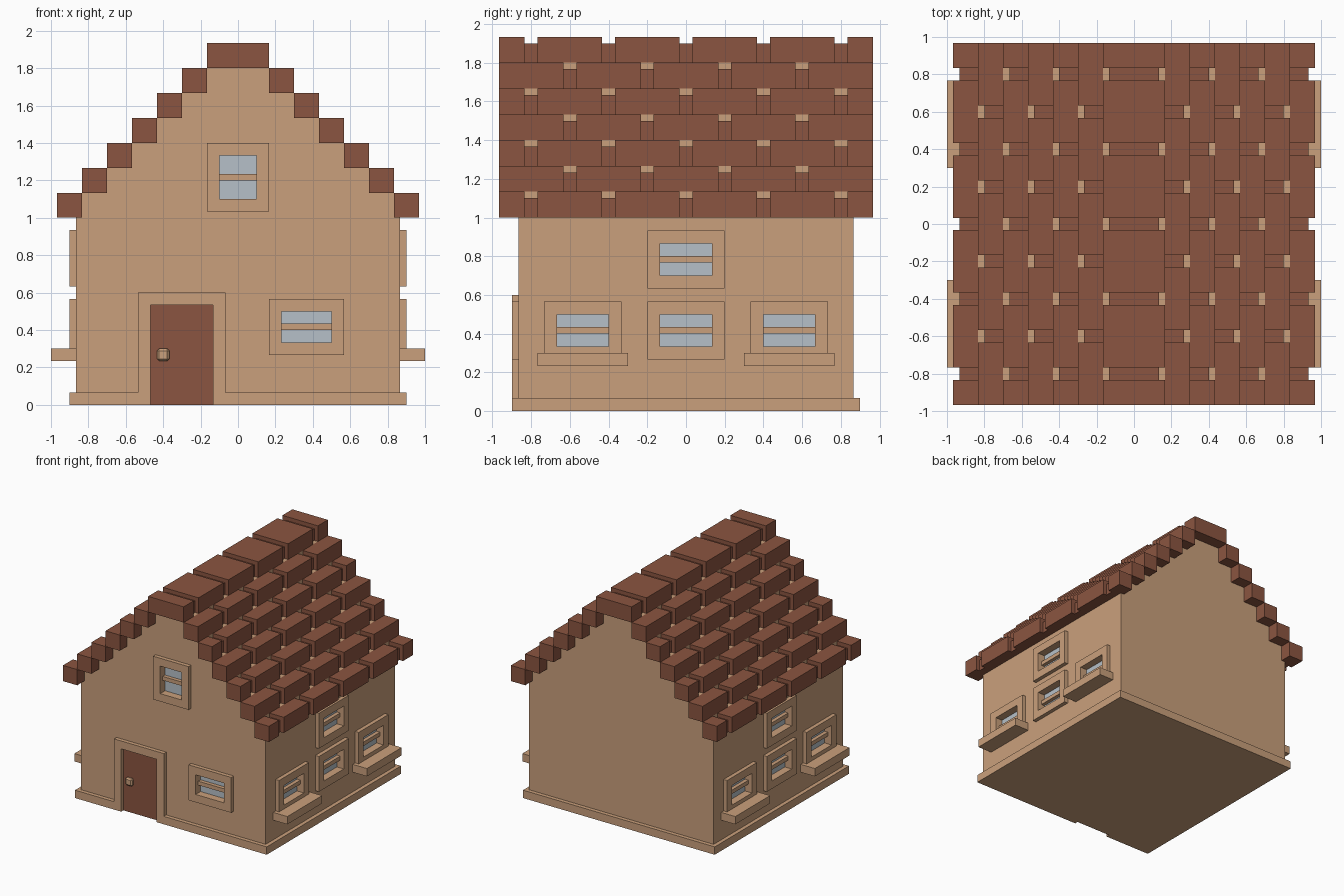
import bpy, bmesh

if "Cube" in bpy.data.objects:
    bpy.data.objects.remove(bpy.data.objects["Cube"])

U = 1 / 30  # modelling grid step


def material(name, rgb):
    m = bpy.data.materials.new(name)
    m.diffuse_color = (*rgb, 1)
    m.use_nodes = True
    m.node_tree.nodes["Principled BSDF"].inputs["Base Color"].default_value = m.diffuse_color
    return m


TAN = material("tan_plaster", (0.59, 0.35, 0.20))
BROWN = material("red_brown", (0.258, 0.091, 0.052))
GLASS = material("pale_glass", (0.468, 0.53, 0.58))


def finish(name, bm, mat):
    bmesh.ops.recalc_face_normals(bm, faces=bm.faces[:])
    me = bpy.data.meshes.new(name)
    bm.to_mesh(me)
    bm.free()
    me.materials.append(mat)
    ob = bpy.data.objects.new(name, me)
    bpy.context.collection.objects.link(ob)
    return ob


def boxes(name, items, mat):
    """One object from boxes (x0, x1, y0, y1, z0, z1) in grid steps."""
    bm = bmesh.new()
    for b in items:
        vs = bmesh.ops.create_cube(bm, size=1)["verts"]
        for v in vs:
            for a in range(3):
                lo, hi = sorted(b[2 * a:2 * a + 2])
                v.co[a] = (lo if v.co[a] < 0 else hi) * U
    return finish(name, bm, mat)


def on_wall(side, u0, u1, z0, z1, d0, d1):
    """Box on a wall: u along the wall, d distance out from the centre."""
    if side == "front":
        return (u0, u1, -d0, -d1, z0, z1)
    s = 1 if side == "right" else -1
    return (s * d0, s * d1, u0, u1, z0, z1)


# House walls: stepped gable profile pushed from front to back
half = [(26, 0), (26, 30)]
for i in range(6):
    half += [(25 - 4 * i, 30 + 4 * i), (25 - 4 * i, 34 + 4 * i)]
profile = half + [(-x, z) for x, z in reversed(half)]
bm = bmesh.new()
face = bm.faces.new([bm.verts.new((x * U, -26 * U, z * U)) for x, z in profile])
ext = bmesh.ops.extrude_face_region(bm, geom=[face])["geom"]
bmesh.ops.translate(bm, vec=(0, 52 * U, 0),
                    verts=[g for g in ext if isinstance(g, bmesh.types.BMVert)])
walls = finish("walls", bm, TAN)

# Plinth
plinth = boxes("plinth", [(-27, 27, -27, 27, 0, 2)], TAN)


def cut(ob, items):
    cutter = boxes("cutter", items, TAN)
    cutter.hide_render = True
    mod = ob.modifiers.new("cut", "BOOLEAN")
    mod.operation, mod.solver, mod.object = "DIFFERENCE", "EXACT", cutter
    bpy.context.view_layer.objects.active = ob
    bpy.ops.object.modifier_apply(modifier=mod.name)
    bpy.data.objects.remove(cutter)


# Windows: recessed opening, raised frame, cross bar, glass, optional sill
openings = []


def window(side, u0, u1, z0, z1, bar, margin_bottom=2, sill=False):
    tag = side + "_window"
    a, b, lo, hi = u0 - 2, u1 + 2, z0 - margin_bottom, z1 + 2
    openings.append(on_wall(side, u0, u1, z0, z1, 25, 30))
    boxes(tag + "_frame", [on_wall(side, *r, 26, 27) for r in (
        (a, u0, lo, hi), (u1, b, lo, hi), (u0, u1, lo, z0), (u0, u1, z1, hi))], TAN)
    boxes(tag + "_bar", [on_wall(side, u0, u1, bar, bar + 1, 25, 26)], TAN)
    boxes(tag + "_glass", [on_wall(side, u0, u1, z0, z1, 24.9, 25.05)], GLASS)
    if sill:
        boxes(tag + "_sill", [on_wall(side, a - 1, b + 1, lo - 2, lo, 26, 30)], TAN)


window("front", 7, 15, 10, 15, 12)
window("front", -3, 3, 33, 40, 36)
for side in ("right", "left"):
    window(side, -4, 4, 10, 15, 12)
    window(side, -4, 4, 21, 26, 23)
    window(side, -20, -12, 10, 15, 12, 1, True)
    window(side, 12, 20, 10, 15, 12, 1, True)
cut(walls, openings)

# Door in a notch of the plinth, with frame and knob
cut(plinth, [(-14, -4, -30, -26, -2, 5)])
boxes("door", [(-14, -4, -26.1, -25.9, 0, 16)], BROWN)
boxes("door_frame", [(-16, -14, -27, -26, 2, 18), (-4, -2, -27, -26, 2, 18),
                     (-14, -4, -27, -26, 16, 18)], TAN)
knob = boxes("door_knob", [(-13, -11, -27, -26, 7, 9)], TAN)
bev = knob.modifiers.new("bevel", "BEVEL")
bev.width, bev.segments = 0.012, 1

# Roof tiles: staggered courses, with sunken fillers in the joints
tiles, fillers = [], []
for row in range(7):
    z = 30 + 4 * row
    gaps = (-24, -12, 0, 12, 24) if row % 2 == 0 else (-18, -6, 6, 18)
    starts = [-29] + [g + 1 for g in gaps]
    ends = [g - 1 for g in gaps] + [29]
    if row == 6:  # ridge spans both slopes
        spans = [(-5, 5, -4, 4)]
    else:
        i, o = 25 - 4 * row, 29 - 4 * row
        spans = [(i, o, i, o - 1), (-o, -i, -o + 1, -i)]
    for x0, x1, g0, g1 in spans:
        tiles += [(x0, x1, s, e, z, z + 4) for s, e in zip(starts, ends)]
        fillers += [(g0, g1, g - 1, g + 1, z, z + 3) for g in gaps]
boxes("roof_tiles", tiles, BROWN)
boxes("roof_tile_joints", fillers, BROWN)
